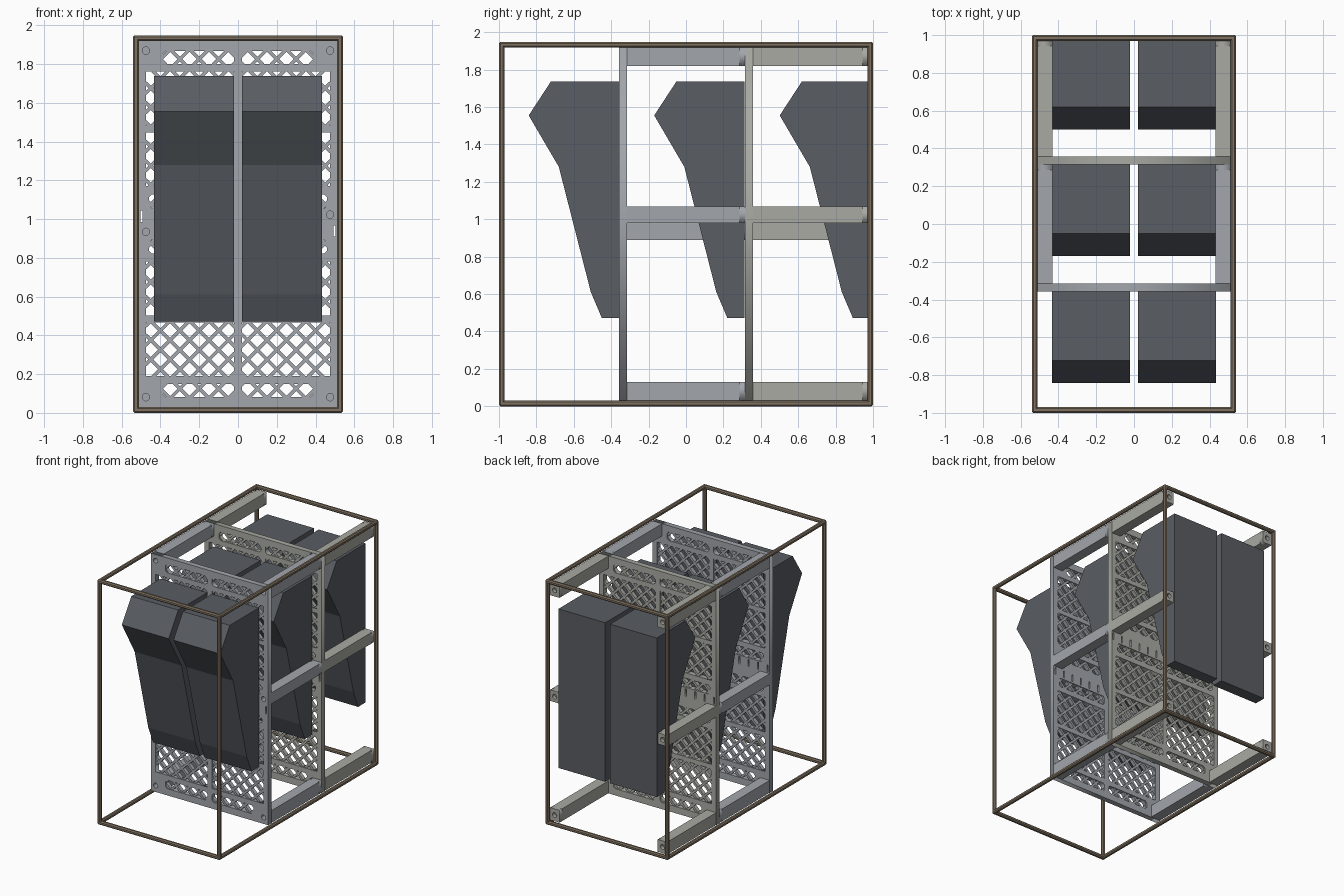
import bpy, bmesh, math
from mathutils import Matrix, Vector

if "Cube" in bpy.data.objects:
    bpy.data.objects.remove(bpy.data.objects["Cube"])


def material(name, col):
    m = bpy.data.materials.new(name)
    m.diffuse_color = (*col, 1)
    m.use_nodes = True
    m.node_tree.nodes["Principled BSDF"].inputs["Base Color"].default_value = m.diffuse_color
    return m


BRONZE = material("bronze", (0.22, 0.17, 0.12))
STEEL = material("cool_grey", (0.36, 0.38, 0.41))
STEEL_WARM = material("warm_grey", (0.40, 0.40, 0.37))
DARK = material("dark_grey", (0.10, 0.11, 0.125))


def mesh_object(name, bm, mat):
    bmesh.ops.recalc_face_normals(bm, faces=bm.faces)
    me = bpy.data.meshes.new(name)
    bm.to_mesh(me)
    bm.free()
    ob = bpy.data.objects.new(name, me)
    bpy.context.collection.objects.link(ob)
    me.materials.append(mat)
    return ob


def box(name, x0, x1, y0, y1, z0, z1, mat, bevel=0):
    bm = bmesh.new()
    centre = Matrix.Translation(((x0 + x1) / 2, (y0 + y1) / 2, (z0 + z1) / 2))
    bmesh.ops.create_cube(bm, size=1, matrix=centre @ Matrix.Diagonal((x1 - x0, y1 - y0, z1 - z0, 1)))
    if bevel:
        bmesh.ops.bevel(bm, geom=bm.edges[:], offset=bevel, segments=1, affect='EDGES')
    return mesh_object(name, bm, mat)


def rect(x0, x1, z0, z1, c=0.0):
    if not c:
        return [(x0, z0), (x1, z0), (x1, z1), (x0, z1)]
    return [(x0 + c, z0), (x1 - c, z0), (x1, z0 + c), (x1, z1 - c),
            (x1 - c, z1), (x0 + c, z1), (x0, z1 - c), (x0, z0 + c)]


def circle(x, z, r, n=20):
    return [(x + r * math.cos(i * math.tau / n), z + r * math.sin(i * math.tau / n)) for i in range(n)]


def plate(name, loops, y0, y1, mat):
    """Upright plate: first loop is the outline, the others are holes."""
    cu = bpy.data.curves.new(name, 'CURVE')
    cu.dimensions, cu.fill_mode, cu.extrude = '2D', 'BOTH', (y1 - y0) / 2
    for pts in loops:
        sp = cu.splines.new('POLY')
        sp.points.add(len(pts) - 1)
        for p, (x, z) in zip(sp.points, pts):
            p.co = (x, z, 0, 1)
        sp.use_cyclic_u = True
    ob = bpy.data.objects.new(name, cu)
    bpy.context.collection.objects.link(ob)
    ob.location.y = (y0 + y1) / 2
    ob.rotation_euler.x = math.pi / 2
    cu.materials.append(mat)
    bpy.ops.object.select_all(action='DESELECT')
    ob.select_set(True)
    bpy.context.view_layer.objects.active = ob
    bpy.ops.object.convert(target='MESH')


# Outer wire cage
X, Y, H, T = 0.541, 1.0, 1.948, 0.03
xs, ys, zs = ((-X, -X + T), (X - T, X)), ((-Y, -Y + T), (Y - T, Y)), ((0, T), (H - T, H))
for x in xs:
    for y in ys:
        box("cage_post", *x, *y, 0, H, BRONZE, 0.008)
    for z in zs:
        box("cage_side_rail", *x, -Y, Y, *z, BRONZE, 0.008)
for y in ys:
    for z in zs:
        box("cage_cross_rail", -X, X, *y, *z, BRONZE, 0.008)

# Panel layout, mirrored about the mid height and about x = 0
MID = 0.975
openings = []
for sx in (-1, 1):
    for sz in (-1, 1):
        for (a, b, lo, hi, c) in ((0.02, 0.388, 0.825, 0.892, 0.015),
                                  (0.02, 0.474, 0.508, 0.785, 0),
                                  (0.02, 0.474, 0.195, 0.472, 0),
                                  (0.02, 0.46, 0.08, 0.152, 0.015)):
            xr, zr = sorted((sx * a, sx * b)), sorted((MID + sz * lo, MID + sz * hi))
            openings.append((*xr, *zr, c))
beams = [(s, z) for s in (-1, 1) for z in (0.081, 1.869)] + [(1, 1.023), (-1, 0.934)]
bolts = [circle(s * 0.475, z, 0.019) for s, z in beams]
# Staggered narrow slots in the middle band
slots = []
for i in range(6):
    x = -0.497 + i * 0.083
    for sx, x1 in ((1, x), (-1, -x - 0.0)):
        z0 = 0.985 if sx > 0 else 0.91
        slots.append(rect(x1 - 0.005, x1 + 0.005, z0, z0 + 0.058))
outline = rect(-0.515, 0.515, 0.03, 1.918)


def lattice(name, yc, mat, depth=0.03, half=0.009, pitch=0.1):
    bm = bmesh.new()
    for x0, x1, z0, z1, c in openings:
        for s in (-1, 1):
            for k in range(-10, 32):
                off = k * pitch + 0.025
                # line z = s*x + off clipped to the opening
                ends = sorted((s * (z0 - off), s * (z1 - off)))
                a, b = max(x0, ends[0]), min(x1, ends[1])
                if b - a < 0.012:
                    continue
                p, q = Vector((a, yc, s * a + off)), Vector((b, yc, s * b + off))
                m = (Matrix.Translation((p + q) / 2) @ Matrix.Rotation(-s * math.pi / 4, 4, 'Y')
                     @ Matrix.Diagonal(((q - p).length + 0.012, depth, half * 2, 1)))
                bmesh.ops.create_cube(bm, size=1, matrix=m)
    mesh_object(name, bm, mat)


# Two mounting frames, each with a perforated panel and six beams
for y0, mat, end in ((-0.357, STEEL, 0.315), (0.315, STEEL_WARM, 0.973)):
    y1 = y0 + 0.042
    plate("panel_frame", [outline] + [rect(*o) for o in openings] + bolts + slots, y0, y1, mat)
    lattice("panel_lattice", (y0 + y1) / 2, mat)
    for (s, z), bolt in zip(beams, bolts):
        hh = 0.044 if 0.5 < z < 1.5 else 0.049
        x0, x1 = sorted((s * 0.432, s * 0.515))
        box("beam", x0, x1, y1, end - 0.03, z - hh, z + hh, mat)
        plate("beam_end", [rect(x0, x1, z - hh, z + hh), bolt], end - 0.03, end, mat)

# Six angled cabinets, in three rows of two
profile = [(0, 1.737), (-0.365, 1.737), (-0.484, 1.555), (-0.323, 1.28),
           (-0.152, 0.611), (-0.093, 0.472), (0, 0.472)]
for row in range(3):
    yb = -0.357 + 0.671 * row
    for x0, x1 in ((-0.433, -0.021), (0.021, 0.433)):
        bm = bmesh.new()
        face = bm.faces.new([bm.verts.new((x0, yb + y, z)) for y, z in profile])
        ext = bmesh.ops.extrude_face_region(bm, geom=[face])["geom"]
        bmesh.ops.translate(bm, vec=(x1 - x0, 0, 0),
                            verts=[v for v in ext if isinstance(v, bmesh.types.BMVert)])
        mesh_object("cabinet", bm, DARK)
